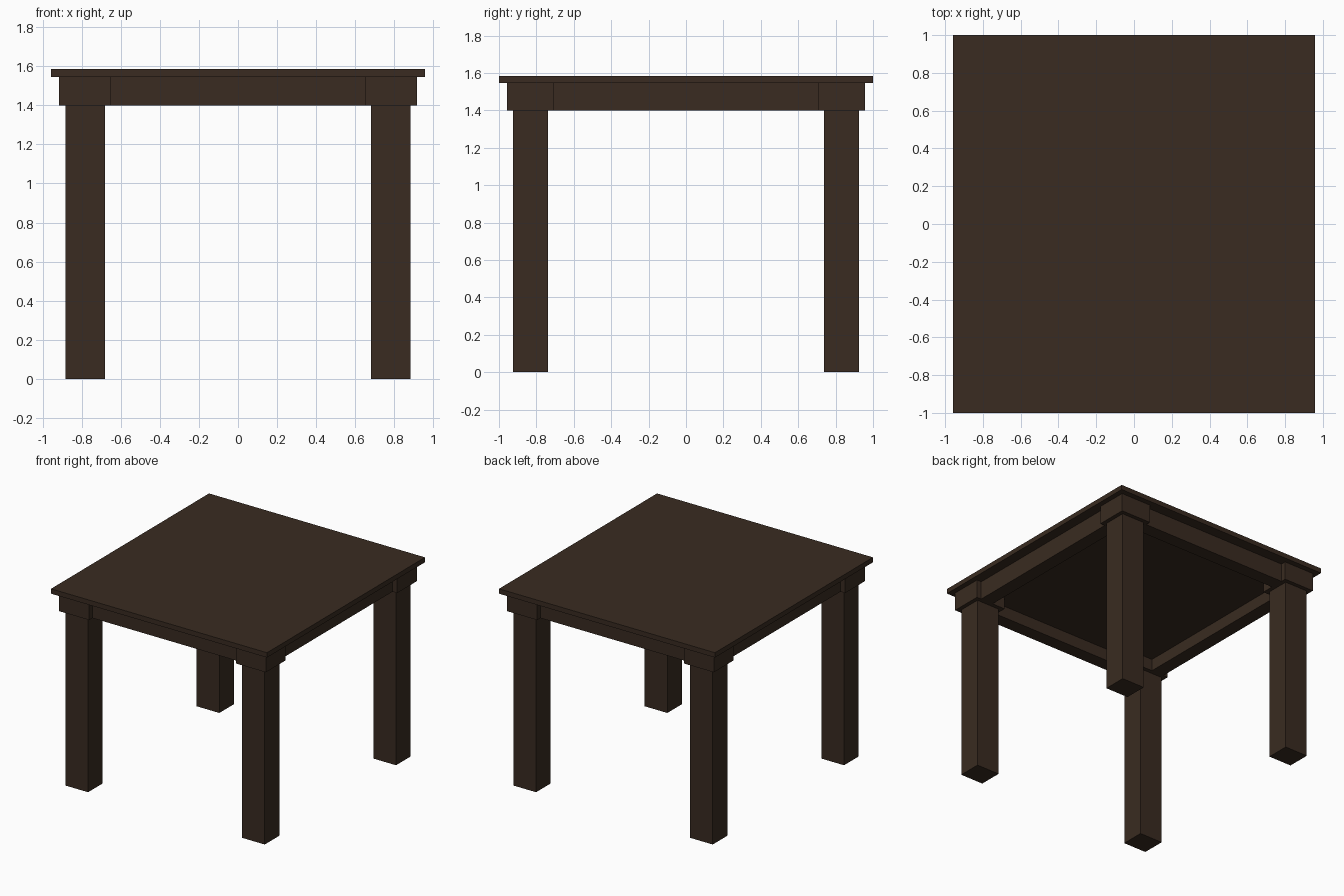
import bpy

old = bpy.data.objects.get("Cube")
if old:
    bpy.data.objects.remove(old, do_unlink=True)

# Single dark wood colour
WOOD = (0.041, 0.024, 0.0148, 1)
wood = bpy.data.materials.new("dark_brown_wood")
wood.use_nodes = True
wood.diffuse_color = WOOD
wood.node_tree.nodes["Principled BSDF"].inputs["Base Color"].default_value = WOOD


def box(name, x, y, z):
    """Box from (low, high) ranges on each axis."""
    mid = [(a + b) / 2 for a, b in (x, y, z)]
    bpy.ops.mesh.primitive_cube_add(size=1, location=mid)
    ob = bpy.context.object
    ob.name = name
    ob.scale = [b - a for a, b in (x, y, z)]
    bpy.ops.object.transform_apply(location=False, rotation=False, scale=True)
    ob.data.materials.append(wood)


def side(span, s):
    """Mirror a range to the positive or negative side."""
    return tuple(sorted(s * v for v in span))


LEG_Z = (0, 1.4)
FRAME_Z = (1.4, 1.546)

# Table top, with a thicker core sitting inside the frame
box("table_top", (-0.957, 0.957), (-1, 1), (1.546, 1.585))
box("top_core", (-0.765, 0.765), (-0.805, 0.805), (1.495, 1.546))

# Legs with wider corner blocks above them
for sy, depth in ((-1, "front"), (1, "back")):
    for sx, hand in ((-1, "right"), (1, "left")):
        tag = f"{depth}_{hand}"
        box(f"{tag}_leg", side((0.682, 0.884), sx), side((0.738, 0.924), sy), LEG_Z)
        box(f"{tag}_corner_block", side((0.65, 0.916), sx), side((0.706, 0.956), sy), FRAME_Z)

# Apron rails set back between the corner blocks
for s, depth, hand in ((-1, "front", "right"), (1, "back", "left")):
    box(f"{depth}_rail", (-0.65, 0.65), side((0.805, 0.914), s), FRAME_Z)
    box(f"{hand}_rail", side((0.765, 0.875), s), (-0.706, 0.706), FRAME_Z)
